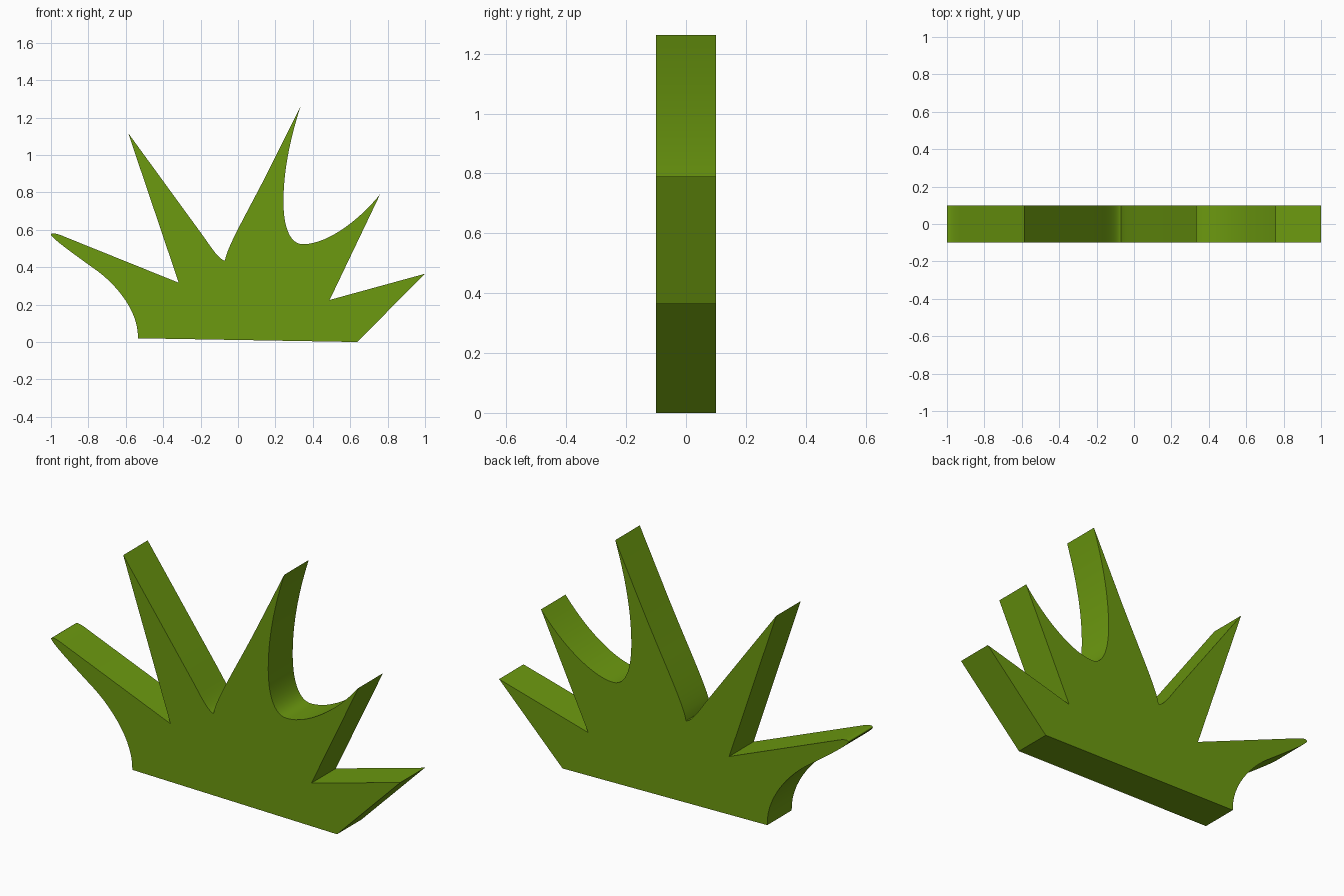
import bpy, bmesh
from mathutils import Vector
from mathutils.geometry import interpolate_bezier

if "Cube" in bpy.data.objects:
    bpy.data.objects.remove(bpy.data.objects["Cube"])

# Outline in x/z: each step is an end point (line) or two handles and an end point (curve)
start = (-0.535, 0.02)
steps = [
    [(0.637, 0.0)],                                      # base
    [(1.0, 0.365)], [(0.49, 0.225)],                     # low right blade
    [(0.76, 0.79)],                                      # right blade
    [(0.63, 0.63), (0.46, 0.52), (0.345, 0.523)],        # round notch
    [(0.275, 0.525), (0.243, 0.62), (0.243, 0.75)],
    [(0.243, 0.92), (0.28, 1.09), (0.335, 1.262)],       # tall blade
    [(0.18, 0.95)],
    [(0.06, 0.71), (-0.06, 0.51), (-0.07, 0.435)],
    [(-0.10, 0.44), (-0.14, 0.50), (-0.18, 0.558)],      # left blade
    [(-0.587, 1.117)], [(-0.317, 0.317)],
    [(-0.92, 0.56)],                                     # low left blade
    [(-0.97, 0.582), (-1.0, 0.588), (-1.0, 0.573)],
    [(-0.99, 0.55), (-0.87, 0.465), (-0.78, 0.40)],
    [(-0.66, 0.32), (-0.53, 0.17), start],
]

outline = [Vector(start)]
for step in steps:
    if len(step) == 1:
        outline.append(Vector(step[0]))
    else:
        h1, h2, end = (Vector(p) for p in step)
        outline += [Vector(p[:2]) for p in interpolate_bezier(outline[-1], h1, h2, end, 14)[1:]]
outline.pop()  # last point closes on the first

# Extrude the outline through the thickness
bm = bmesh.new()
face = bm.faces.new([bm.verts.new((p.x, -0.1, p.y)) for p in outline])
ext = bmesh.ops.extrude_face_region(bm, geom=[face], use_keep_orig=True)
moved = [g for g in ext["geom"] if isinstance(g, bmesh.types.BMVert)]
bmesh.ops.translate(bm, verts=moved, vec=(0, 0.2, 0))
bmesh.ops.recalc_face_normals(bm, faces=bm.faces)
mesh = bpy.data.meshes.new("grass_tuft")
bm.to_mesh(mesh)
bm.free()
tuft = bpy.data.objects.new("grass_tuft", mesh)
bpy.context.collection.objects.link(tuft)

# Leaf green
green = bpy.data.materials.new("grass_green")
green.diffuse_color = (0.15, 0.32, 0.005, 1)
green.use_nodes = True
green.node_tree.nodes["Principled BSDF"].inputs["Base Color"].default_value = green.diffuse_color
mesh.materials.append(green)

bpy.context.view_layer.objects.active = tuft
tuft.select_set(True)
bpy.ops.object.shade_smooth_by_angle()
